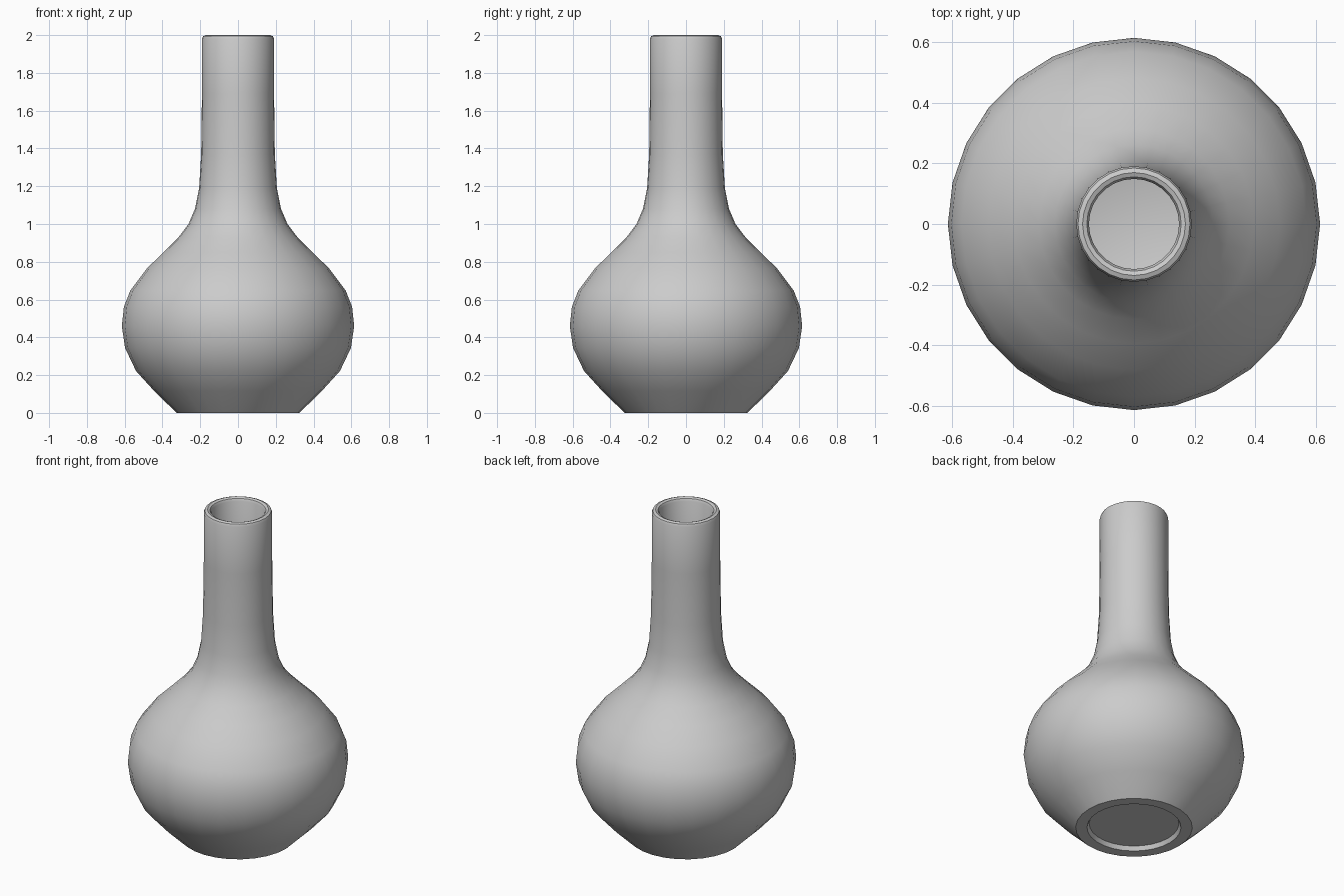
import bpy, bmesh, math

if "Cube" in bpy.data.objects:
    bpy.data.objects.remove(bpy.data.objects["Cube"])

SIDES = 28

# Outer wall, foot to lip (radius, height)
outer = [(0.325, 0.0), (0.444, 0.116), (0.54, 0.222), (0.598, 0.344), (0.615, 0.46),
         (0.604, 0.562), (0.57, 0.648), (0.482, 0.765), (0.395, 0.85), (0.315, 0.93),
         (0.262, 1.0), (0.228, 1.08), (0.206, 1.19), (0.195, 1.37), (0.191, 1.69),
         (0.191, 1.98)]
# Rounded lip
lip = [(0.185, 1.994), (0.17, 2.0), (0.156, 1.994), (0.149, 1.98)]
# Inner wall, neck down to the floor
inner = [(0.149, 1.37), (0.16, 1.19), (0.183, 1.07), (0.225, 0.975), (0.285, 0.9),
         (0.365, 0.82), (0.45, 0.737), (0.534, 0.628), (0.562, 0.55), (0.573, 0.46),
         (0.558, 0.355), (0.505, 0.245), (0.415, 0.145), (0.31, 0.06)]
# Foot ring and recessed underside
foot = [(0.25, 0.025), (0.262, 0.0)]


def lathe(name, profile):
    """Revolve a profile; both of its ends are closed with flat discs."""
    bm = bmesh.new()
    rings = [[bm.verts.new((r * math.cos(a), r * math.sin(a), z))
              for a in (2 * math.pi * i / SIDES for i in range(SIDES))]
             for r, z in profile]
    for low, high in zip(rings, rings[1:]):
        for i in range(SIDES):
            j = (i + 1) % SIDES
            bm.faces.new((low[i], low[j], high[j], high[i]))
    bm.faces.new(rings[0][::-1])
    bm.faces.new(rings[-1])
    bmesh.ops.recalc_face_normals(bm, faces=bm.faces[:])
    mesh = bpy.data.meshes.new(name)
    bm.to_mesh(mesh)
    bm.free()
    obj = bpy.data.objects.new(name, mesh)
    bpy.context.collection.objects.link(obj)
    return obj


# Hollow vase body
vase = lathe("vase", foot + outer + lip + inner)
bpy.context.view_layer.objects.active = vase
vase.select_set(True)
bpy.ops.object.shade_smooth_by_angle(angle=math.radians(40))
